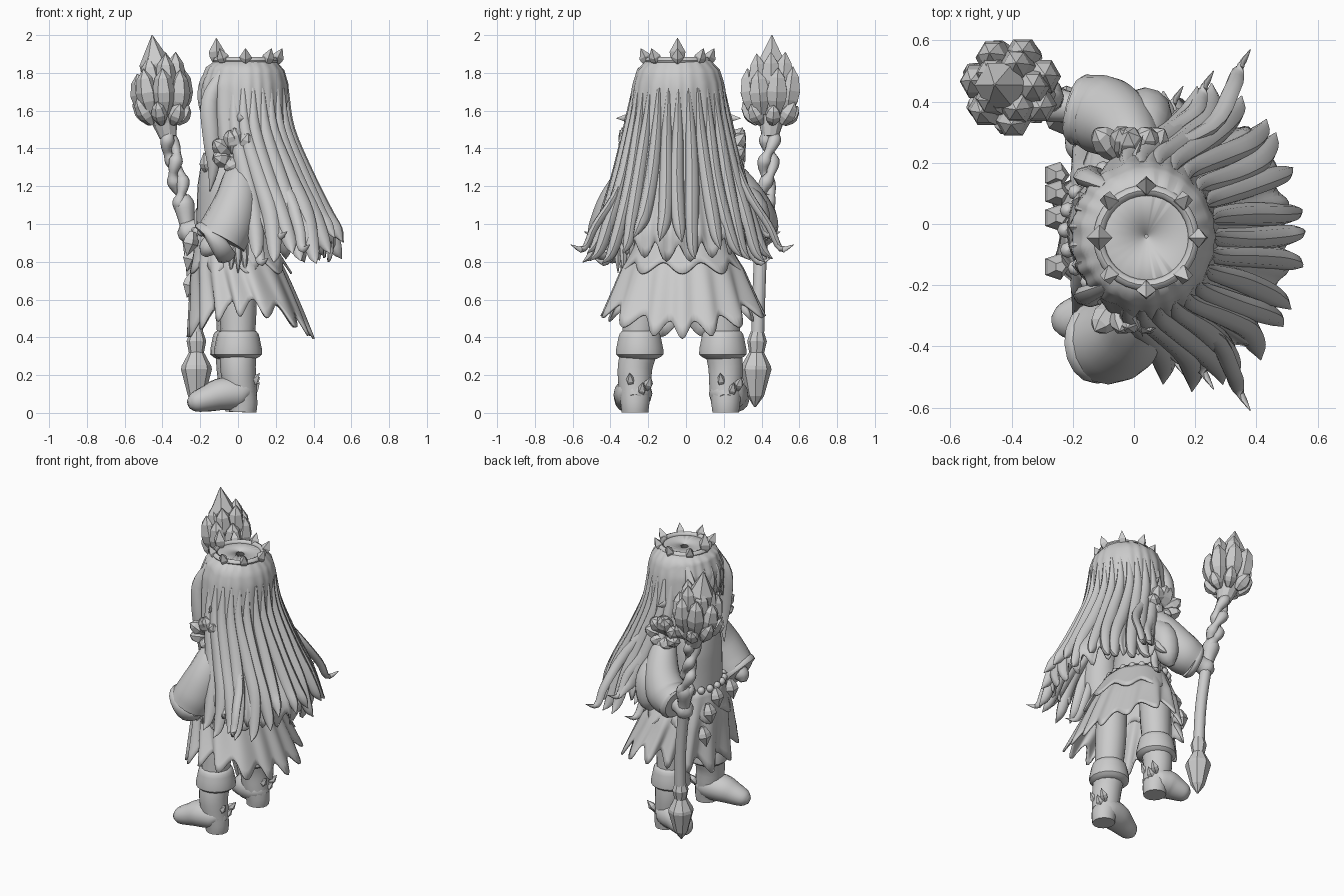
import bpy, math, random
from mathutils import Vector as V

if "Cube" in bpy.data.objects:
    bpy.data.objects.remove(bpy.data.objects["Cube"])
random.seed(4)
GREY = bpy.data.materials.new("clay_grey")
GREY.diffuse_color = (0.6, 0.6, 0.6, 1)
GREY.use_nodes = True
GREY.node_tree.nodes["Principled BSDF"].inputs["Base Color"].default_value = GREY.diffuse_color

def mesh(name, verts, faces, smooth=True, thick=0):
    me = bpy.data.meshes.new(name)
    me.from_pydata([tuple(v) for v in verts], [], faces)
    me.materials.append(GREY)
    if smooth:
        me.polygons.foreach_set("use_smooth", [True] * len(me.polygons))
        me.set_sharp_from_angle(angle=math.radians(45))
    ob = bpy.data.objects.new(name, me)
    bpy.context.collection.objects.link(ob)
    if thick:
        m = ob.modifiers.new("thickness", 'SOLIDIFY')
        m.thickness, m.offset = thick, -1
    return ob

def grid(name, nu, nv, fn, caps=(False, False), **kw):
    """closed ring surface, fn(angle, t) gives the point; t runs downward"""
    vs = [fn(2 * math.pi * i / nu, j / nv) for j in range(nv + 1) for i in range(nu)]
    fs = [(j * nu + i, (j + 1) * nu + i, (j + 1) * nu + (i + 1) % nu, j * nu + (i + 1) % nu)
          for j in range(nv) for i in range(nu)]
    if caps[0]: fs.append(tuple(range(nu)))
    if caps[1]: fs.append(tuple(nv * nu + i for i in reversed(range(nu))))
    return mesh(name, vs, fs, **kw)

def table(rows, z):
    """linear lookup in rows of (z, values...), highest z first"""
    if z >= rows[0][0]: return rows[0][1:]
    for a, b in zip(rows, rows[1:]):
        if z >= b[0]:
            k = (a[0] - z) / (a[0] - b[0])
            return [p + (q - p) * k for p, q in zip(a[1:], b[1:])]
    return rows[-1][1:]

def spline(pts, n):
    """Catmull-Rom through points of (x, y, z, radius)"""
    p = [V(q) for q in pts]
    p = [2 * p[0] - p[1]] + p + [2 * p[-1] - p[-2]]
    out = []
    for i in range(1, len(p) - 2):
        a, b, c, d = p[i - 1:i + 3]
        for k in range(n):
            t = k / n
            out.append(0.5 * (2 * b + (c - a) * t + (2 * a - 5 * b + 4 * c - d) * t * t
                              + (3 * b - a - 3 * c + d) * t ** 3))
    return out + [p[-2]]

def tube(name, pts, sides=10, n=4, squash=1.0, ref=None, smooth=True):
    path = spline(pts, n) if n > 1 else [V(q) for q in pts]
    pos = [V(q[:3]) for q in path]
    main = (pos[-1] - pos[0]).normalized()
    ref = V(ref) if ref else (V((0, 1, 0)) if abs(main.y) < 0.8 else V((1, 0, 0)))
    vs = []
    for i, c in enumerate(pos):
        t = (pos[min(i + 1, len(pos) - 1)] - pos[max(i - 1, 0)]).normalized()
        a = t.cross(ref).normalized()
        b = a.cross(t)
        r = max(path[i][3], 0.001)
        for s in range(sides):
            w = 2 * math.pi * s / sides
            vs.append(c + a * math.cos(w) * r + b * math.sin(w) * r * squash)
    m = len(pos)
    fs = [(j * sides + i, j * sides + (i + 1) % sides, (j + 1) * sides + (i + 1) % sides, (j + 1) * sides + i)
          for j in range(m - 1) for i in range(sides)]
    fs += [tuple(reversed(range(sides))), tuple((m - 1) * sides + i for i in range(sides))]
    return mesh(name, vs, fs, smooth)

def crystal(name, base, tip, r, wide=0.5, sides=6, blunt=False):
    a, b = V(base), V(tip)
    row = [(0, .4), (wide * .6, .9), (wide, 1)] + ([(wide + (1 - wide) * .6, .7)] if blunt else []) + [(1, 0.03)]
    tube(name, [(*a.lerp(b, k), r * q) for k, q in row], sides, 1, smooth=False)

def ball(name, c, r, nu=16, nv=10):
    grid(name, nu, nv, lambda a, t: (c[0] + r[0] * math.sin(math.pi * t) * math.cos(a),
         c[1] + r[1] * math.sin(math.pi * t) * math.sin(a), c[2] + r[2] * math.cos(math.pi * t)))

# head and pointed ears
ball("head", (0.01, -0.04, 1.61), (0.18, 0.2, 0.22), 24, 14)
for s in (-1, 1):
    tube("ear", [(-.02, -0.04 + s * 0.18, 1.55, .04), (0, -0.04 + s * .25, 1.56, .03), (0.03, -0.04 + s * .33, 1.56, 0)], 6, 3, .5)

# long hair: cap and back drape in one rippled sheet (z, centre x, radius x, radius y)
HAIR = [(1.87, .04, .006, .006), (1.865, .04, .16, .17), (1.83, .035, .205, .215), (1.74, .03, .235, .243),
        (1.6, .032, .235, .262), (1.45, .045, .235, .285), (1.3, .09, .255, .315), (1.1, .15, .285, .365),
        (.97, .19, .315, .41), (.8, .2, .3, .43)]
HEM = [(180, 1.62), (150, 1.6), (135, 1.45), (115, 1.32), (98, .95), (0, .84)]
def hair(a, t):
    deg = math.degrees(min(a, 2 * math.pi - a))
    low = table(HEM, deg)[0] + .05 * math.cos(a * 21)
    z = 1.87 - (1.87 - low) * t ** 1.15
    if t < .001: z = 1.87
    elif t < .045: z = 1.865
    cx, rx, ry = table(HAIR, z)
    k = 1 + (.015 + .05 * max(0, 1.5 - z)) * math.cos(a * 21 + math.sin(a * 5)) * min(1, t * 4)
    return (cx + rx * k * math.cos(a), -.04 + ry * k * math.sin(a), z)
grid("hair", 168, 24, hair, thick=.012)

# broad hair locks that rise out of the drape, tips curling outward
for i in range(17):
    a = math.radians(-104 + 208 * i / 16)
    pts = []
    end = .85 + random.uniform(-.07, .09)
    for z, r, f in [(1.72, .012, .96), (1.5, .034, .97), (1.25, .046, .98), (1.05, .046, 1.0), (end + .06, .034, 1.06), (end, .002, 1.18)]:
        cx, rx, ry = table(HAIR, z)
        w = a + math.sin(i * 2.1 + z * 5) * .07 * (1.72 - z)
        pts.append((cx + rx * f * math.cos(w), -.04 + ry * f * math.sin(w), z, r))
    tube("hair_lock", pts, 8, 4, .8)
for s in (-1, 1):
    for x, z, y in [(.2, 1.0, .45), (.32, .93, .52), (.1, .86, .4)]:
        tube("hair_curl", [(.0, s * .25 - .04, 1.5, .02), (x - .08, s * .33 - .02, 1.2, .032),
             (x, s * (y - .06) - .02, z + .06, .03), (x + .02, s * y - .02, z - .06, .022),
             (x + .06, s * (y + .07) - .02, z - .04, .002)], 8, 4, .7)
    # locks framing the face
    tube("side_lock", [(-.08, s * .16 - .04, 1.8, .03), (-.15, s * .19 - .04, 1.65, .045), (-.14, s * .2 - .04, 1.45, .045),
         (-.13, s * .19 - .04, 1.3, .03), (-.15, s * .17 - .04, 1.17, .002)], 8, 4, .7)
# fringe
for y in (-.14, -.085, -.03, .03, .085, .14):
    tube("fringe_lock", [(-.09, y * .7 - .04, 1.83, .03), (-.155 + y * y * 3, y - .04, 1.76, .045),
         (-.175 + y * y * 3, y * 1.1 - .04, 1.66, .042), (-.185 + y * y * 3, y * 1.3 - .03, 1.54, .003)], 8, 4, .8)

# crown with crystals
def ring(name, c, rx, ry, r, n=32):
    grid(name, n, 8, lambda a, t: (c[0] + (rx + r * math.cos(6.2832 * t)) * math.cos(a),
         c[1] + (ry + r * math.cos(6.2832 * t)) * math.sin(a), c[2] - r * 1.1 * math.sin(6.2832 * t)))
ring("crown_band", (.04, -.045, 1.865), .155, .155, .018)
for i in range(8):
    a = math.pi + i * math.pi / 4
    c, s = math.cos(a), math.sin(a)
    big = i == 0
    crystal("crown_crystal", (.04 + .15 * c, -.045 + .15 * s, 1.84), (.04 + (.155 if big else .195) * c,
            -.045 + .195 * s, 1.985 if big else 1.93), .042 if big else .032, .5, 4)

# torso and pleated skirt
BODY = [(1.42, -.03, .07, .08), (1.36, -.06, .13, .17), (1.2, -.07, .145, .19), (1.02, -.06, .16, .19), (.9, -.04, .18, .21)]
def body(a, t):
    z = 1.42 - .52 * t
    cx, rx, ry = table(BODY, z)
    return (cx + rx * math.cos(a), -.02 + ry * math.sin(a), z)
grid("torso", 28, 10, body, (True, True))
SKIRT = [(1, .96, -.04, .18, .21), (.6, .76, .0, .25, .32), (0, .5, .065, .315, .41)]
def skirt(a, t):
    z, cx, rx, ry = table(SKIRT, 1 - t)
    z -= t * t * (.06 * math.cos(2 * a) + .045 * math.cos(a * 15 + math.sin(3 * a)))
    k = 1 + .085 * t * math.cos(a * 15 + math.sin(3 * a)) + .02 * t * math.sin(a * 5)
    return (cx + rx * k * math.cos(a), -.02 + ry * k * math.sin(a), z)
grid("skirt", 150, 10, skirt, thick=.012)
def flounce(a, t):
    z, r = .97 - .2 * t, 1 + .5 * t
    k = r * (1 + .06 * t * math.cos(a * 9))
    return (-.03 + .04 * t + .175 * k * math.cos(a), -.02 + .21 * k * math.sin(a), z - .03 * t * math.cos(a * 9))
grid("upper_skirt", 108, 5, flounce, thick=.012)
# beaded belt, hanging charms
for i in range(20):
    a = 2 * math.pi * i / 20
    ball("belt_bead", (-.045 + .18 * math.cos(a), -.02 + .21 * math.sin(a), .96), (.026,) * 3, 8, 6)
for y, z in [(-.14, .9), (.1, .82), (.16, .68), (.02, .9)]:
    crystal("belt_charm", (-.24, y, z + .06), (-.27, y, z - .07), .045, .5, 5)
# chest ornament
for y in (-.09, 0, .09):
    crystal("chest_crystal", (-.16, y - .03, 1.27), (-.18, y * 1.3 - .03, 1.38), .035, .5, 5)

# bell sleeves, hands, shoulder crystals
tube("right_sleeve", [(.03, -.17, 1.33, .06), (.01, -.28, 1.24, .09), (-.01, -.345, 1.12, .115), (-.05, -.375, 1.0, .135),
     (-.09, -.385, .92, .14)], 16, 4)
tube("right_cuff", [(-.1, -.385, .935, .1), (-.11, -.387, .925, .128), (-.135, -.39, .895, .13), (-.15, -.39, .885, .1)], 16, 2)
tube("right_hand", [(-.12, -.39, .92, .05), (-.16, -.39, .87, .05), (-.18, -.38, .835, .02)], 10, 3)
for dx, dy in [(-.03, 0), (0, -.02), (.03, .01), (.01, .04)]:
    tube("sleeve_tassel", [(dx - .01, dy - .33, .97, .03), (dx * 1.1, dy - .34, .84, .022), (dx * 1.3, dy - .34, .74, .002)], 6, 3)
tube("left_sleeve", [(.03, .15, 1.33, .06), (.0, .25, 1.23, .09), (-.04, .32, 1.11, .115), (-.1, .355, 1.02, .13),
     (-.17, .375, .98, .115)], 16, 4)
tube("left_sleeve_drape", [(.03, .26, 1.2, .06), (.04, .35, 1.08, .085), (.03, .37, .94, .07), (.0, .37, .88, .02)], 12, 3)
tube("left_cuff", [(-.16, .37, .985, .115), (-.18, .375, .98, .118), (-.2, .38, .975, .1)], 16, 2)
tube("left_hand", [(-.17, .38, .98, .045), (-.23, .385, .97, .055), (-.28, .395, .95, .06), (-.315, .4, .94, .02)], 10, 3)
for y0, s in [(-.27, -1), (.23, 1)]:
    for i in range(7):
        a = i * .9
        crystal("shoulder_crystal", (-.01 + .03 * math.cos(a), y0 - s * .02, 1.34 + .02 * math.sin(a)),
                (-.02 + .12 * math.cos(a), y0 + s * .08, 1.4 + .1 * math.sin(a)), .048, .6, 6, True)
    crystal("shoulder_crystal", (-.01, y0 - s * .02, 1.34), (-.02, y0 + s * .07, 1.51), .055, .6, 6, True)

# legs and boots: side, hip and toe direction, foot length
for name, x, y, dx, dy, L in [("right", .0, -.27, -.97, -.2, .27), ("left", -.02, .21, -.88, .35, .22)]:
    inner = .05 if y < 0 else -.03
    cy = y + inner * .5
    tube(name + "_leg", [(x, y + inner, .8, .1), (x, y + inner * .8, .6, .1), (x, y + inner * .4, .4, .09), (x, y, .3, .08)], 14, 3)
    tube(name + "_boot_cuff", [(x, cy, .435, .09), (x, cy, .42, .108), (x, cy, .37, .12), (x, cy, .31, .127), (x, cy, .285, .09)], 18, 2)
    tube(name + "_boot_shaft", [(x, cy, .34, .098), (x, y, .24, .094), (x + .01, y, .13, .088), (x + .025, y, .05, .078), (x + .025, y, .004, .072)], 14, 3)
    tube(name + "_boot_foot", [(x + .08, y, .07, .04), (x + .03, y, .1, .09), (x + dx * L * .3, y + dy * L * .3, .1, .098),
         (x + dx * L * .6, y + dy * L * .6, .078, .08), (x + dx * L * .88, y + dy * L * .88, .055, .058),
         (x + dx * L, y + dy * L, .045, .025)], 14, 4, .9, (0, 0, 1))
    for dz, oy in [(.12, .03), (.17, -.02), (.15, .06)]:
        crystal("boot_charm", (x + .06, y + oy, dz - .03), (x + .115, y + oy * 1.4, dz + .04), .025, .5, 5)

# staff: straight lower shaft with pointed foot, knotted upper stem
tube("staff_foot", [(-.22, .365, .03, .004), (-.22, .368, .09, .045), (-.22, .37, .23, .082), (-.22, .372, .25, .078),
     (-.22, .374, .32, .04), (-.22, .376, .38, .052), (-.22, .378, .43, .035)], 8, 1, smooth=False)
tube("staff_shaft", [(-.22, .375, .25, .036), (-.225, .385, .6, .036), (-.25, .395, .85, .036), (-.27, .405, 1.0, .04),
     (-.285, .42, 1.1, .055), (-.295, .42, 1.15, .035)], 10, 4)
for k in (0, 1):
    pts = []
    for i in range(13):
        t = i / 12
        w = t * 9 + k * math.pi
        pts.append((-.285 - .095 * t + .024 * math.cos(w), .42 + .03 * t + .024 * math.sin(w), 1.08 + .44 * t,
                    .03 + .008 * math.sin(i * 2.1)))
    tube("staff_twist", pts, 8, 3)
# staff head: cup and crystal cluster
tube("staff_cup", [(-.37, .445, 1.46, .045), (-.385, .45, 1.53, .065), (-.4, .45, 1.6, .09), (-.41, .45, 1.68, .1), (-.42, .45, 1.74, .06)], 10, 1, smooth=False)
crystal("staff_main_crystal", (-.41, .45, 1.62), (-.455, .455, 2.0), .085, .6, 6)
for n, r0, r1, z0, z1, w, off in [(5, .055, .08, 1.62, 1.9, .062, 0), (7, .09, .125, 1.58, 1.82, .062, .3),
                                  (7, .07, .15, 1.53, 1.65, .045, .1)]:
    for i in range(n):
        a = off + 2 * math.pi * i / n
        crystal("staff_crystal", (-.395 + r0 * math.cos(a), .45 + r0 * math.sin(a), z0),
                (-.41 + r1 * math.cos(a), .45 + r1 * math.sin(a), z1 + random.uniform(-.03, .02)), w, .5, 6, True)
